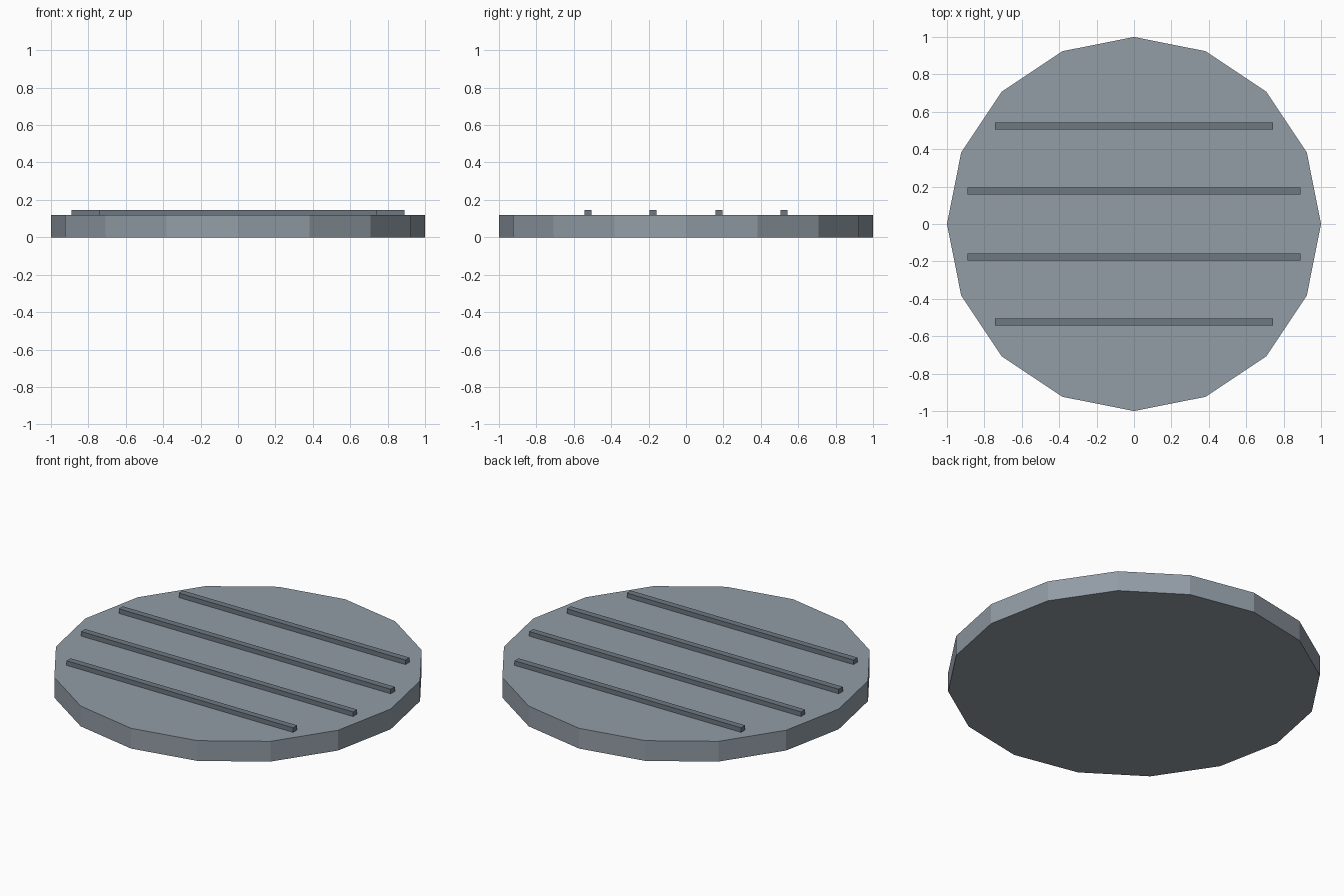
import bpy
import math

if "Cube" in bpy.data.objects:
    bpy.data.objects.remove(bpy.data.objects["Cube"])

DISC_H = 0.12
RIB_TOP = 0.147


def material(name, rgb):
    m = bpy.data.materials.new(name)
    m.diffuse_color = (*rgb, 1.0)
    m.use_nodes = True
    m.node_tree.nodes["Principled BSDF"].inputs["Base Color"].default_value = m.diffuse_color
    return m


disc_grey = material("light_steel_grey", (0.29, 0.335, 0.38))
rib_grey = material("dark_steel_grey", (0.155, 0.19, 0.22))

# Sixteen-sided flat disc, with corners on the x and y axes
bpy.ops.mesh.primitive_cylinder_add(vertices=16, radius=1.0, depth=DISC_H,
                                    location=(0, 0, DISC_H / 2))
disc = bpy.context.object
disc.name = "disc"
disc.data.materials.append(disc_grey)


# Raised grip ribs across the top, slightly sunk into the disc
def rib(name, y, half_length):
    bottom = DISC_H - 0.01
    bpy.ops.mesh.primitive_cube_add(size=1, location=(0, y, (bottom + RIB_TOP) / 2))
    ob = bpy.context.object
    ob.name = name
    ob.scale = (2 * half_length, 0.038, RIB_TOP - bottom)
    bpy.ops.object.transform_apply(location=False, rotation=False, scale=True)
    ob.data.materials.append(rib_grey)


for side, label in ((-1, "front"), (1, "back")):
    rib(f"inner_rib_{label}", side * 0.176, 0.89)
    rib(f"outer_rib_{label}", side * 0.525, 0.742)
